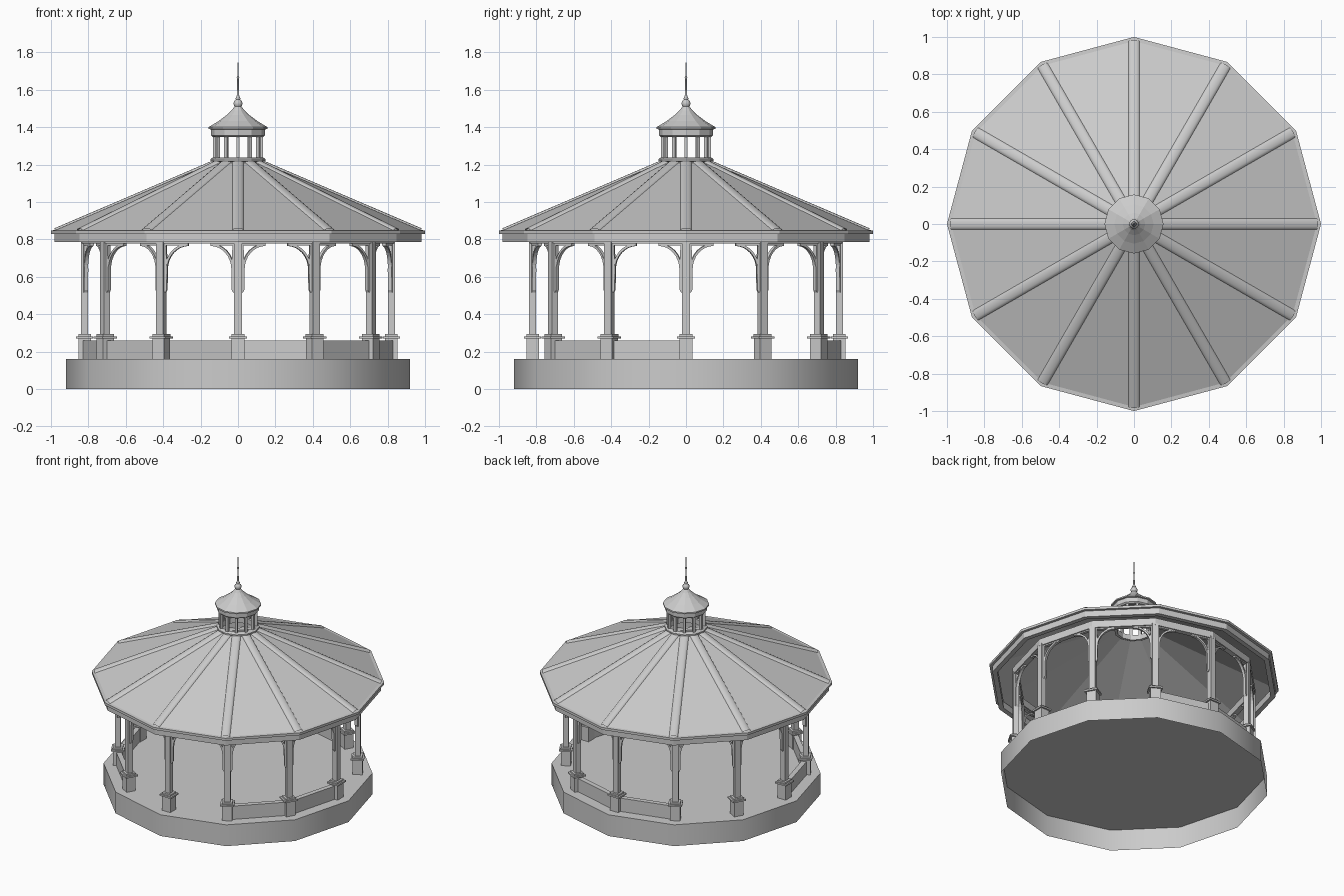
import bpy, bmesh, math
from mathutils import Matrix, Vector

if "Cube" in bpy.data.objects:
    bpy.data.objects.remove(bpy.data.objects["Cube"])

N = 12
STEP = 2 * math.pi / N


def finish(name, bm, smooth=None, recalc=True):
    if recalc:
        bmesh.ops.recalc_face_normals(bm, faces=bm.faces)
    me = bpy.data.meshes.new(name)
    bm.to_mesh(me)
    bm.free()
    ob = bpy.data.objects.new(name, me)
    bpy.context.collection.objects.link(ob)
    if smooth:
        bpy.ops.object.select_all(action='DESELECT')
        ob.select_set(True)
        bpy.context.view_layer.objects.active = ob
        bpy.ops.object.shade_smooth_by_angle(angle=math.radians(smooth))
    return ob


def lathe(name, prof, n=N, closed=False, caps=(True, True), smooth=None):
    """Turn (radius, z) points into an n-sided form; closed makes a ring, caps picks bottom and top."""
    bm = bmesh.new()
    rings = [[bm.verts.new((r * math.cos(2 * math.pi * i / n), r * math.sin(2 * math.pi * i / n), z))
              for i in range(n)] for r, z in prof]
    pairs = list(zip(rings, rings[1:]))
    if closed:
        pairs.append((rings[-1], rings[0]))
    else:
        if caps[0]:
            bm.faces.new(rings[0][::-1])
        if caps[1]:
            bm.faces.new(rings[-1])
    for a, b in pairs:
        for i in range(n):
            j = (i + 1) % n
            bm.faces.new((a[i], a[j], b[j], b[i]))
    return finish(name, bm, smooth, recalc=closed)


def box(bm, m, size, loc):
    bmesh.ops.create_cube(bm, size=1, matrix=m @ Matrix.Translation(loc) @ Matrix.Diagonal((*size, 1)))


def prism(bm, m, pts, t):
    """Extrude an x-z outline by thickness t along y."""
    f = [bm.verts.new(m @ Vector((x, -t / 2, z))) for x, z in pts]
    b = [bm.verts.new(m @ Vector((x, t / 2, z))) for x, z in pts]
    bm.faces.new(f)
    bm.faces.new(b[::-1])
    for i in range(len(pts)):
        j = (i + 1) % len(pts)
        bm.faces.new((f[i], f[j], b[j], b[i]))


def spin(i):
    return Matrix.Rotation(i * STEP, 4, 'Z')


# platform: floor and skirt, open underneath
lathe("platform", [(0.92, 0), (0.92, 0.16)], caps=(False, True), smooth=40)

# posts with plinths and caps
PR = 0.82
bm = bmesh.new()
for i in range(N):
    m = spin(i)
    box(bm, m, (0.068, 0.07, 0.115), (PR, 0, 0.2175))
    box(bm, m, (0.09, 0.095, 0.012), (PR, 0, 0.276))
    box(bm, m, (0.068, 0.072, 0.012), (PR, 0, 0.288))
    box(bm, m, (0.038, 0.042, 0.50), (PR, 0, 0.54))
finish("posts", bm)

# low walls, two bays on and two bays off
bm = bmesh.new()
apothem = PR * math.cos(STEP / 2)
for i in range(N):
    if i % 4 in (2, 3):
        box(bm, Matrix.Rotation((i + 0.5) * STEP, 4, 'Z'),
            (0.036, 2 * PR * math.sin(STEP / 2) - 0.05, 0.10), (apothem, 0, 0.21))
finish("low_walls", bm)

# arched brackets on both sides of each post
quarter = [k * math.pi / 16 for k in range(9)]
arc = [(0.15 - 0.116 * math.cos(a), 0.64 + 0.125 * math.sin(a)) for a in quarter]
arc_out = [(0.15 - 0.128 * math.cos(a), 0.64 + 0.138 * math.sin(a)) for a in quarter]
bm = bmesh.new()
for i in range(N):
    for s in (1, -1):
        m = (spin(i) @ Matrix.Translation((PR, 0, 0))
             @ Matrix.Rotation(s * (math.pi / 2 + STEP / 2), 4, 'Z'))
        prism(bm, m, [(0.012, 0.53), (0.024, 0.515), (0.032, 0.53), (0.034, 0.64), (0.027, 0.78), (0.012, 0.78)], 0.022)
        prism(bm, m, arc + arc_out[::-1], 0.02)
        prism(bm, m, [(0.02, 0.768), (0.15, 0.768), (0.15, 0.78), (0.02, 0.78)], 0.022)
finish("brackets", bm)

# ring beam on the posts and fascia under the eaves
lathe("ring_beam", [(0.80, 0.777), (0.84, 0.777), (0.84, 0.83), (0.80, 0.83)], closed=True)
lathe("fascia", [(0.945, 0.785), (0.98, 0.785), (0.98, 0.835), (0.945, 0.835)], closed=True)

# main roof sheet with an open crown
lathe("roof", [(0.95, 0.83), (1.0, 0.83), (1.0, 0.848), (0.978, 0.85), (0.12, 1.216)],
      caps=(False, False))

# rounded hip caps
lo, hi = Vector((0.978, 0, 0.848)), Vector((0.13, 0, 1.211))
d = hi - lo
quat = d.to_track_quat('Z', 'Y')
side_is_x = abs((quat @ Vector((1, 0, 0))).y) > 0.5
sc = (0.03, 0.012, 1, 1) if side_is_x else (0.012, 0.03, 1, 1)
bm = bmesh.new()
for i in range(N):
    m = spin(i) @ Matrix.Translation((lo + hi) / 2) @ quat.to_matrix().to_4x4()
    bmesh.ops.create_cone(bm, cap_ends=True, segments=12, radius1=1, radius2=1,
                          depth=d.length, matrix=m @ Matrix.Diagonal(sc))
# keep only the upper half of each cap, above the roof sheet
drop = [f for f in bm.faces if f.normal.z < -0.3]
bmesh.ops.delete(bm, geom=drop, context='FACES')
finish("hip_caps", bm, 50, recalc=False)

# cupola: sill, little posts, head band and roof
lathe("cupola_sill", [(0.115, 1.2), (0.135, 1.2), (0.135, 1.215), (0.147, 1.22),
                      (0.147, 1.23), (0.135, 1.238), (0.115, 1.238)], closed=True)
bm = bmesh.new()
for i in range(N):
    box(bm, spin(i), (0.018, 0.018, 0.13), (0.125, 0, 1.295))
finish("cupola_posts", bm)
lathe("cupola_band", [(0.115, 1.348), (0.135, 1.348), (0.145, 1.356), (0.145, 1.39), (0.115, 1.39)], closed=True)
lathe("cupola_roof", [(0.14, 1.388), (0.158, 1.39), (0.158, 1.4), (0.105, 1.432),
                      (0.06, 1.466), (0.034, 1.49), (0.018, 1.512)])

# turned finial and spire
lathe("finial", [(0.02, 1.495), (0.014, 1.505), (0.02, 1.513), (0.025, 1.527), (0.02, 1.54),
                 (0.011, 1.548), (0.013, 1.555), (0.006, 1.57), (0.004, 1.655), (0.007, 1.665),
                 (0.004, 1.675), (0.002, 1.747)], n=16, smooth=60)
